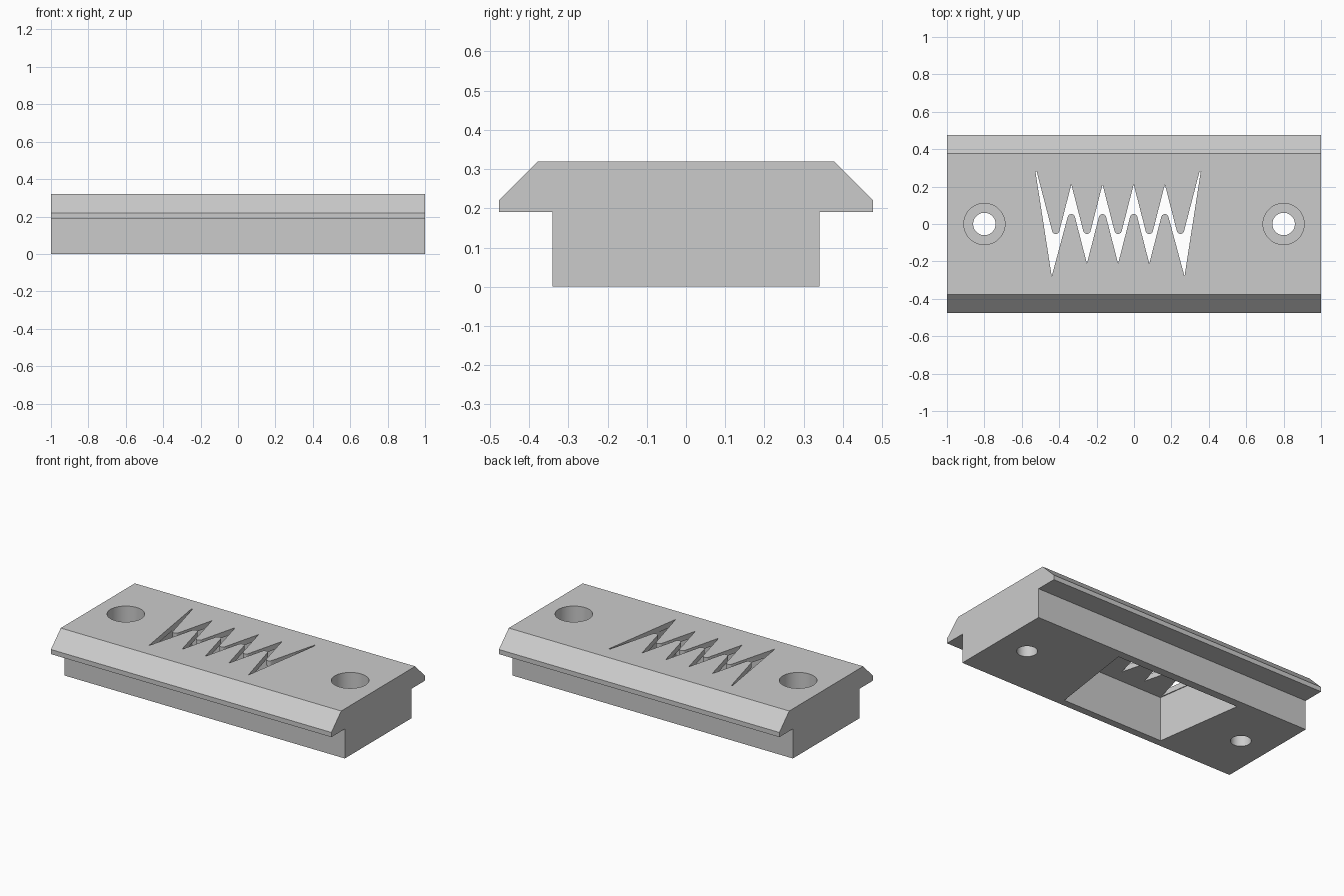
import bpy
import bmesh
from math import cos, sin, radians
from mathutils import Vector

cube = bpy.data.objects.get("Cube")
if cube:
    bpy.data.objects.remove(cube, do_unlink=True)

# One plain grey for the whole plate
grey = bpy.data.materials.new("plain grey")
grey.use_nodes = True
colour = (0.6, 0.6, 0.6, 1.0)
grey.diffuse_color = colour
grey.node_tree.nodes["Principled BSDF"].inputs["Base Color"].default_value = colour


def prism(name, points, offset):
    """Extrude a closed outline of 3D points along an offset."""
    bm = bmesh.new()
    base = bm.faces.new([bm.verts.new(p) for p in points])
    top = bmesh.ops.extrude_face_region(bm, geom=[base], use_keep_orig=True)["geom"]
    moved = [v for v in top if isinstance(v, bmesh.types.BMVert)]
    bmesh.ops.translate(bm, verts=moved, vec=Vector(offset))
    bmesh.ops.recalc_face_normals(bm, faces=bm.faces)
    mesh = bpy.data.meshes.new(name)
    bm.to_mesh(mesh)
    bm.free()
    mesh.materials.append(grey)
    obj = bpy.data.objects.new(name, mesh)
    bpy.context.collection.objects.link(obj)
    return obj


def upright(name, outline, z0, z1):
    return prism(name, [(x, y, z0) for x, y in outline], (0, 0, z1 - z0))


def arc(x, y, radius, start, end, steps):
    angles = [radians(start + (end - start) * i / steps) for i in range(steps + 1)]
    return [(x + radius * cos(a), y + radius * sin(a)) for a in angles]


def circle(x, radius):
    return arc(x, 0, radius, 0, 360, 48)[:-1]


def cut(target, cutter):
    cutter.hide_render = True
    mod = target.modifiers.new("cut", 'BOOLEAN')
    mod.operation = 'DIFFERENCE'
    mod.solver = 'EXACT'
    mod.object = cutter
    bpy.ops.object.modifier_apply(modifier=mod.name)
    bpy.data.objects.remove(cutter, do_unlink=True)


# Flanged body with chamfered upper edges
half = [(0.34, 0), (0.34, 0.19), (0.477, 0.19), (0.477, 0.22), (0.377, 0.32)]
profile = half + [(-y, z) for y, z in reversed(half)]
plate = prism("slotted_plate", [(-1, y, z) for y, z in profile], (2, 0, 0))
bpy.context.view_layer.objects.active = plate
plate.select_set(True)

# Counterbored screw holes
for x in (-0.8, 0.8):
    cut(plate, upright("screw_hole_cutter", circle(x, 0.06), -0.1, 0.5))
    cut(plate, upright("counterbore_cutter", circle(x, 0.11), 0.15, 0.5))

# Tapered pocket in the underside
mid, pitch = -0.085, 0.1667
pocket = [(mid - 0.36, -0.293), (mid + 0.36, -0.293),
          (mid + 0.444, 0.288), (mid - 0.444, 0.288)]
cut(plate, upright("pocket_cutter", pocket, -0.1, 0.285))

# Zigzag slot: upper edge left to right, then lower edge back again
slot = [(mid - 0.442, 0.28), (mid - 0.435, 0.28)]
for k in range(-2, 3):
    slot += arc(mid + k * pitch, -0.033, 0.02, 200, 340, 8)
    if k < 2:
        slot.append((mid + (k + 0.5) * pitch, 0.212))
slot += [(mid + 0.435, 0.28), (mid + 0.442, 0.28), (mid + 0.355, -0.28)]
for k in (1.5, 0.5, -0.5, -1.5):
    slot += arc(mid + k * pitch, 0.033, 0.02, 20, 160, 8)
    if k > -1:
        slot.append((mid + (k - 0.5) * pitch, -0.212))
slot.append((mid - 0.355, -0.28))
cut(plate, upright("zigzag_slot_cutter", slot, 0.2, 0.5))

bpy.ops.object.shade_smooth_by_angle(angle=radians(30))
